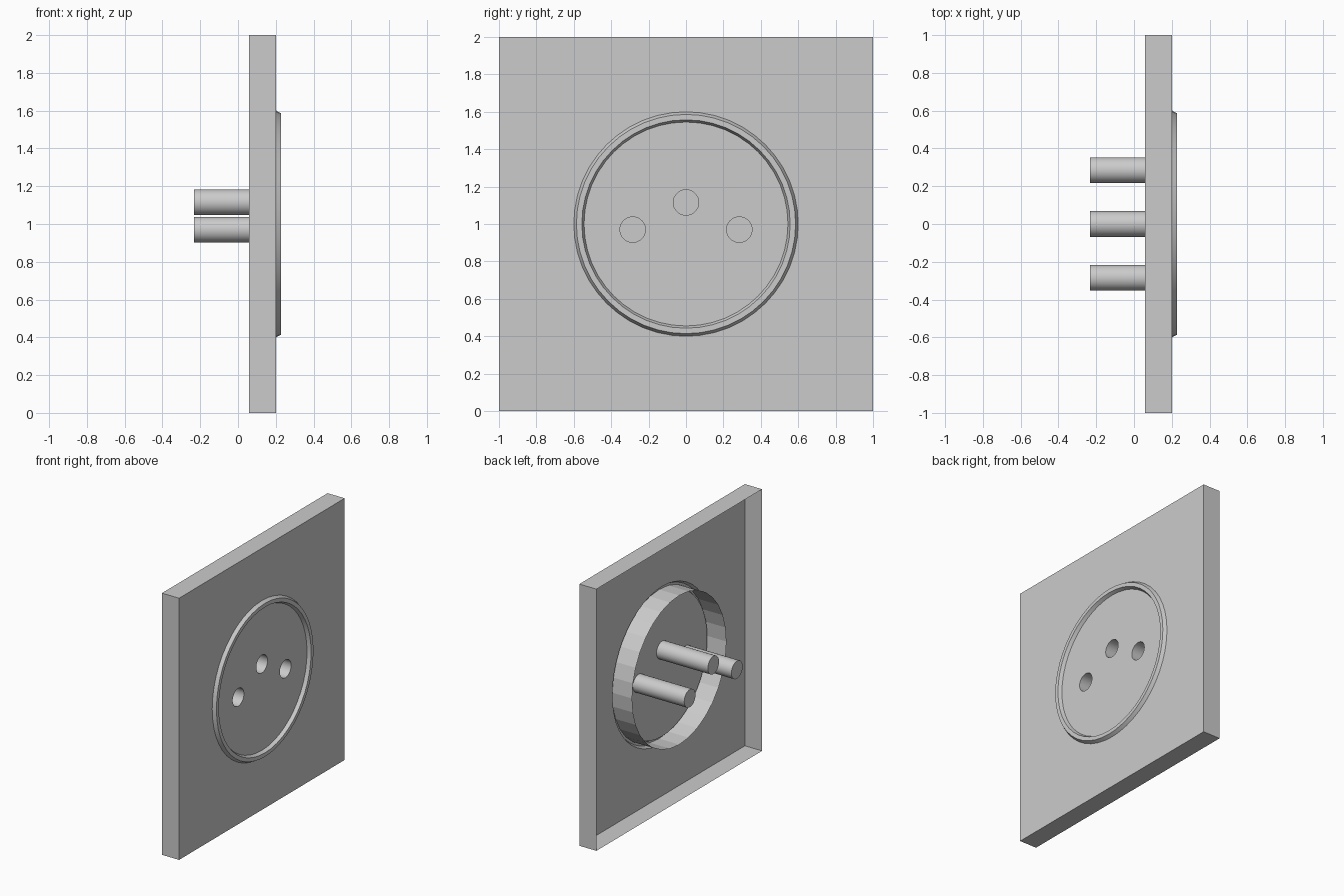
import bpy, bmesh
from math import sin, cos, tau, radians

if "Cube" in bpy.data.objects:
    bpy.data.objects.remove(bpy.data.objects["Cube"])

BACK, FACE, RIM, SOCKET_END = 0.057, 0.202, 0.228, -0.232
CZ = 1.0
SEG = 48
PINS = [(-0.285, 0.97), (0.0, 1.115), (0.285, 0.97)]
PIN_R = 0.068


def ring(bm, x, r, cy=0.0, cz=CZ, n=SEG):
    return [bm.verts.new((x, cy + r * cos(tau * i / n), cz + r * sin(tau * i / n)))
            for i in range(n)]


def loop_edges(bm, verts):
    return [bm.edges.get((a, b)) or bm.edges.new((a, b))
            for a, b in zip(verts, verts[1:] + verts[:1])]


def skin(bm, a, b):
    n = len(a)
    for i in range(n):
        j = (i + 1) % n
        bm.faces.new((a[i], b[i], b[j], a[j]))


def lathe(bm, profile, cy=0.0, cz=CZ, n=SEG):
    rings = [ring(bm, x, r, cy, cz, n) for x, r in profile]
    for a, b in zip(rings, rings[1:]):
        skin(bm, a, b)
    return rings


def fill(bm, loops):
    edges = [e for l in loops for e in loop_edges(bm, l)]
    bmesh.ops.triangle_fill(bm, use_beauty=True, edges=edges, normal=(1, 0, 0))


def finish(bm, name):
    # flat faces look outwards to the front
    for f in bm.faces:
        f.normal_update()
        if f.normal.x < -0.99 and f.calc_center_median().x > 0:
            f.normal_flip()
    me = bpy.data.meshes.new(name)
    bm.to_mesh(me)
    bm.free()
    ob = bpy.data.objects.new(name, me)
    bpy.context.collection.objects.link(ob)
    bpy.ops.object.select_all(action='DESELECT')
    ob.select_set(True)
    bpy.context.view_layer.objects.active = ob
    bpy.ops.object.shade_smooth_by_angle(angle=radians(30))
    return ob


# cover plate: open-backed square shell with a round opening and raised rim
bm = bmesh.new()
corners = [(-1, 0), (1, 0), (1, 2), (-1, 2)]
front = [bm.verts.new((FACE, y, z)) for y, z in corners]
rear = [bm.verts.new((BACK, y, z)) for y, z in corners]
skin(bm, front, rear)
rim = lathe(bm, [(FACE, 0.6), (RIM, 0.586), (RIM, 0.557), (FACE, 0.545)])
fill(bm, [front, rim[0]])
finish(bm, "cover_plate")

# collar running back behind the rim
bm = bmesh.new()
lathe(bm, [(BACK, 0.57), (RIM - 0.001, 0.57)], n=32)
ob = finish(bm, "rear_collar")
for p in ob.data.polygons:
    p.use_smooth = False

# socket face with three closed pin tubes
bm = bmesh.new()
edge = ring(bm, FACE, 0.545)
mouths = []
for y, z in PINS:
    tube = lathe(bm, [(FACE, PIN_R), (SOCKET_END, PIN_R)], y, z, 32)
    bm.faces.new(tube[-1])
    mouths.append(tube[0])
fill(bm, [edge] + mouths)
finish(bm, "socket_face")
